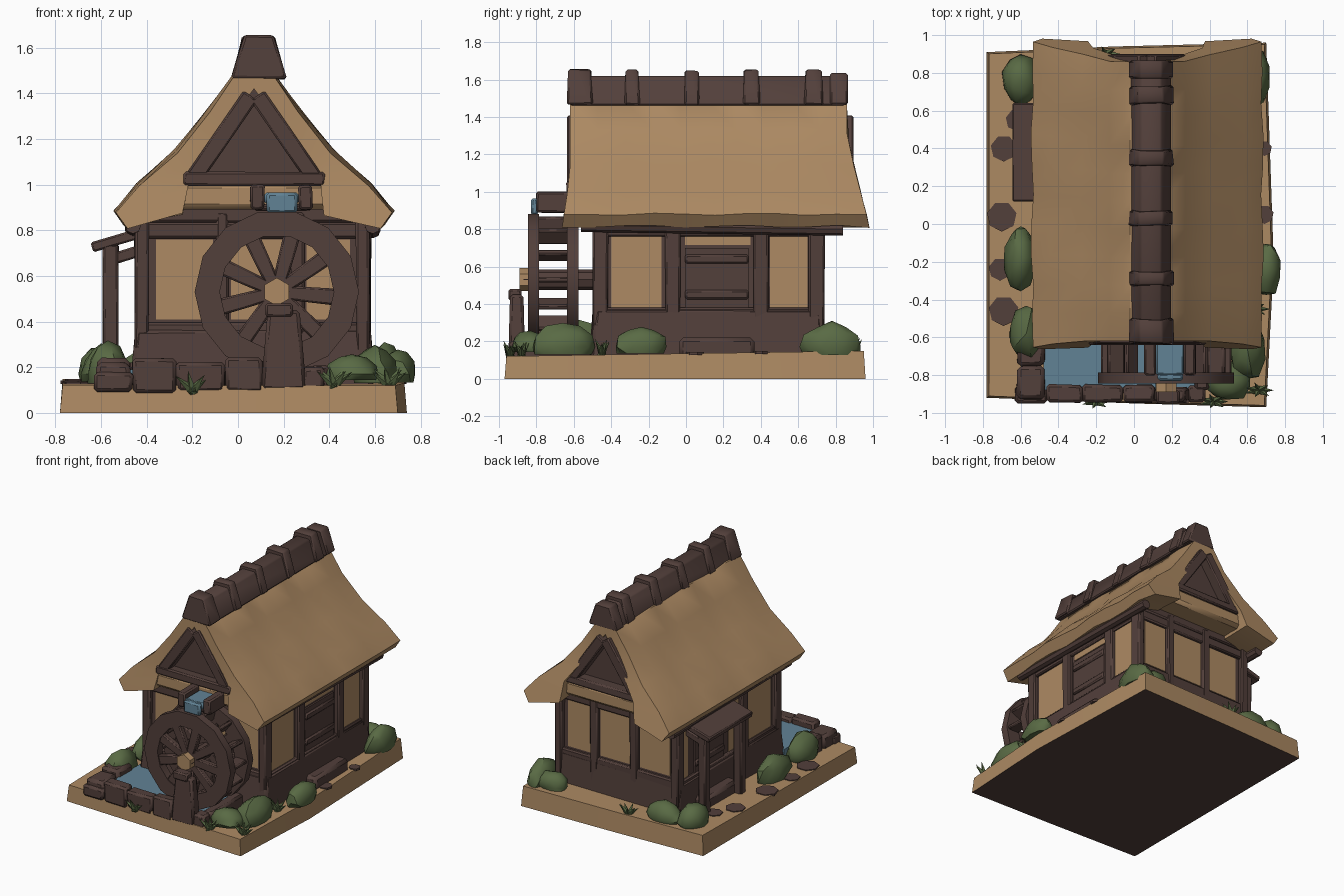
import bpy, bmesh, math, random
from mathutils import Vector, Matrix

random.seed(4)
if "Cube" in bpy.data.objects:
    bpy.data.objects.remove(bpy.data.objects["Cube"])


def material(name, rgb):
    m = bpy.data.materials.new(name)
    m.use_nodes = True
    m.diffuse_color = (*rgb, 1)
    m.node_tree.nodes["Principled BSDF"].inputs["Base Color"].default_value = (*rgb, 1)
    return m


TAN = material("straw_tan", (0.42, 0.255, 0.125))
WOOD = material("dark_wood", (0.085, 0.050, 0.043))
GREEN = material("leaf_green", (0.10, 0.145, 0.058))
BLUE = material("water_blue", (0.12, 0.225, 0.30))
CX = 0.07          # centre line of the house
parts = []


def finish(bm, name, *mats):
    bmesh.ops.recalc_face_normals(bm, faces=bm.faces)
    me = bpy.data.meshes.new(name)
    bm.to_mesh(me)
    bm.free()
    for m in mats:
        me.materials.append(m)
    ob = bpy.data.objects.new(name, me)
    bpy.context.collection.objects.link(ob)
    parts.append(ob)
    return ob


def box(name, lo, hi, mat=WOOD, bevel=0.01, top=(1, 1), jit=0.0, rot=None):
    """Box from corner to corner; top scales the upper face, rot turns it about its centre."""
    lo, hi = Vector(lo), Vector(hi)
    mid, size = (lo + hi) / 2, hi - lo
    bm = bmesh.new()
    bmesh.ops.create_cube(bm, size=1)
    for v in bm.verts:
        if v.co.z > 0:
            v.co.x *= top[0]
            v.co.y *= top[1]
        v.co = v.co * size + Vector([random.uniform(-jit, jit) for _ in range(3)])
    if bevel:
        bmesh.ops.bevel(bm, geom=bm.edges[:], offset=bevel, segments=1, affect='EDGES')
    bmesh.ops.transform(bm, verts=bm.verts, matrix=Matrix.Translation(mid) @ (rot or Matrix()))
    return finish(bm, name, mat)


def beam(name, a, b, w, d, mat=WOOD, top=(1, 1)):
    """Bar between two points in an x-z plane, w wide and d deep along y."""
    a, b = Vector(a), Vector(b)
    mid, h = (a + b) / 2, (b - a).length / 2
    rot = Matrix.Rotation(math.atan2(b.x - a.x, b.z - a.z), 4, 'Y')
    size = Vector((w / 2, d / 2, h))
    return box(name, mid - size, mid + size, mat, 0.008, top, 0, rot)


def rod(name, start, end, r, sides=8, mat=WOOD):
    start, end = Vector(start), Vector(end)
    bm = bmesh.new()
    bmesh.ops.create_cone(bm, cap_ends=True, segments=sides, radius1=r, radius2=r, depth=(end - start).length)
    rot = (end - start).to_track_quat('Z', 'Y').to_matrix().to_4x4()
    bmesh.ops.transform(bm, verts=bm.verts, matrix=Matrix.Translation((start + end) / 2) @ rot)
    return finish(bm, name, mat)


def loft(name, rings, mats, caps=True):
    """Skin closed rings of points; caps pair each ring's first half with its second."""
    bm = bmesh.new()
    vs = [[bm.verts.new(p) for p in ring] for ring in rings]
    n = len(vs[0])
    for a, b in zip(vs, vs[1:]):
        for i in range(n):
            bm.faces.new((a[i], a[(i + 1) % n], b[(i + 1) % n], b[i]))
    if caps:
        for ring in (vs[0], vs[-1]):
            for i in range(n // 2 - 1):
                bm.faces.new((ring[i], ring[i + 1], ring[n - 2 - i], ring[n - 1 - i]))
    return finish(bm, name, *mats)


# Ground slab with a dark underside
outline = [(-0.78, -0.92), (0, -0.95), (0.70, -0.97), (0.74, -0.2), (0.70, 0.96), (-0.1, 0.94), (-0.78, 0.91)]
bm = bmesh.new()
low = [bm.verts.new((x, y, 0)) for x, y in outline]
high = [bm.verts.new((x * 0.985, y * 0.99, 0.135 + 0.015 * y)) for x, y in outline]
bm.faces.new(low).material_index = 1
bm.faces.new(high)
for i in range(len(low)):
    j = (i + 1) % len(low)
    bm.faces.new((low[i], low[j], high[j], high[i]))
finish(bm, "ground_slab", TAN, WOOD)
for x, y, r in [(-0.69, 0.4, 0.07), (-0.7, 0.04, 0.08), (-0.71, -0.24, 0.06), (-0.69, -0.46, 0.08),
                (0.69, 0.4, 0.04), (0.69, 0.05, 0.05), (-0.62, 0.55, 0.06)]:
    z = 0.136 + 0.015 * y
    rod("stepping_stone", (x, y, z - 0.01), (x, y, z + 0.006), r, 7)

# House body: footing, walls, posts and rails
X0, X1, Y0, Y1 = -0.42, 0.55, -0.46, 0.70
box("stone_footing", (X0 - 0.05, Y0 - 0.05, 0.1), (X1 + 0.05, Y1 + 0.04, 0.37), WOOD, 0.02, (0.95, 0.97), 0.01)
box("house_walls", (X0, Y0, 0.3), (X1, Y1, 0.96), WOOD, 0)
for x in (X0, X1):
    for y in (Y0, -0.07, 0.40, Y1):
        box("wall_post", (x - 0.03, y - 0.04, 0.14), (x + 0.03, y + 0.04, 0.86), jit=0.006)
    for z in (0.35, 0.79):
        box("side_rail", (x - 0.022, Y0, z - 0.03), (x + 0.022, Y1, z + 0.03))
    rod("eave_log", (x + 0.04 * (1 if x > 0 else -1), Y0 - 0.1, 0.82),
        (x + 0.04 * (1 if x > 0 else -1), Y1 + 0.14, 0.8), 0.035)
for y in (Y0, Y1):
    for x in (-0.07, 0.26):
        box("wall_post", (x - 0.03, y - 0.03, 0.14), (x + 0.03, y + 0.03, 0.88), jit=0.006)
    for z in (0.36, 0.8, 0.87):
        box("end_rail", (X0, y - 0.025, z - 0.035), (X1, y + 0.025, z + 0.035))

# Plaster panels, thin plates on the walls
for side, x, spans in ((1, X1, [(-0.4, -0.13), (0.45, 0.65)]), (-1, X0, [(-0.4, -0.13), (-0.02, 0.1), (0.58, 0.65)])):
    for a, b in spans:
        box("side_panel", (x - 0.004, a, 0.38), (x + 0.004, b, 0.77), TAN, 0)
for y in (Y0, Y1):
    for a, b in [(-0.36, -0.11), (-0.03, 0.22), (0.30, 0.49)]:
        box("end_panel", (a, y - 0.004, 0.41), (b, y + 0.004, 0.76), TAN, 0)

# Side doors: slab, cross rails and a light strip above
for s, x, y in ((1, X1, 0.165), (-1, X0, 0.34)):
    box("door", (x - 0.012, y - 0.17, 0.2), (x + 0.012, y + 0.17, 0.7), bevel=0)
    for z in (0.27, 0.45, 0.64):
        box("door_rail", (x - 0.025, y - 0.17, z - 0.025), (x + 0.025, y + 0.17, z + 0.025))
    box("door_light", (x - 0.004, y - 0.17, 0.715), (x + 0.004, y + 0.18, 0.76), TAN, 0)
    box("door_step", (x + s * 0.06 - 0.06, y - 0.2, 0.1), (x + s * 0.06 + 0.06, y + 0.2, 0.22), bevel=0.02)

# Porch on the right side
for y in (0.16, 0.58):
    box("porch_post", (-0.59, y - 0.035, 0.12), (-0.525, y + 0.035, 0.74), jit=0.005)
    beam("porch_brace", (-0.56, y, 0.67), (-0.4, y, 0.72), 0.05, 0.05)
beam("porch_roof", (-0.64, 0.38, 0.725), (-0.25, 0.38, 0.84), 0.045, 0.52)

# Thatched roof: thick arched section drawn along y, flared at the eaves
outer = [(0, 1.50), (0.09, 1.48), (0.20, 1.33), (0.345, 1.15), (0.51, 1.0), (0.61, 0.88), (0.565, 0.815)]
inner = [(0, 1.42), (0.05, 1.35), (0.12, 1.25), (0.21, 1.12), (0.29, 1.01), (0.30, 0.94), (0.31, 0.87)]


def arch(half):
    return [(-d, z) for d, z in reversed(half)] + half[1:]


section = arch(outer) + arch(inner)[::-1]
rings = []
for k in range(11):
    t = k / 10
    ring = []
    for i, (d, z) in enumerate(section):
        front = -0.62 - max(0, 1.1 - z) * 0.15
        back = 0.86 + max(0, 1.3 - z) * 0.25
        wave = 0.012 * math.sin(k * 1.9 + i * 1.3) if 0.05 < abs(d) else 0
        end = 0.02 if k in (0, 10) and i < len(arch(outer)) else 0
        s = 1 - end + wave
        ring.append((CX + d * s, front + (back - front) * t, z + wave * 0.5 - end * 0.4))
    rings.append(ring)
loft("thatched_roof", rings, [TAN])

# Gables with framed triangles and a small skirt of thatch beneath
tri = [(-0.33, 0.98), (0, 1.45), (0, 1.45), (0.33, 0.98)]
bm = bmesh.new()
ends = [[bm.verts.new((CX + d, y, z)) for d, z in ((-0.33, 0.98), (0.33, 0.98), (0, 1.44))] for y in (-0.57, 0.82)]
bm.faces.new(ends[0])
bm.faces.new(ends[1])
for i in range(3):
    j = (i + 1) % 3
    bm.faces.new((ends[0][i], ends[0][j], ends[1][j], ends[1][i]))
finish(bm, "gable_infill", WOOD)
for y, s in ((-0.59, -1), (0.85, 1)):
    for m in (-1, 1):
        beam("gable_rafter", (CX + m * 0.27, y, 1.02), (CX + m * 0.015, y, 1.39), 0.075, 0.09)
    box("gable_sill", (CX - 0.31, y - 0.05, 0.995), (CX + 0.31, y + 0.05, 1.055), jit=0.004)
    box("skirt_thatch", (CX - 0.34, y - 0.1 - s * 0.06, 0.89), (CX + 0.34, y + 0.1 - s * 0.06, 1.01), TAN, 0.025)

# Ridge cap with raised bands
box("ridge_cap", (CX - 0.09, -0.62, 1.46), (CX + 0.13, 0.85, 1.62), top=(0.5, 1))
for y, w in ((-0.57, 0.07), (-0.29, 0.045), (0.03, 0.045), (0.35, 0.045), (0.68, 0.05)):
    box("ridge_band", (CX - 0.10, y - w, 1.465), (CX + 0.14, y + w, 1.65), top=(0.55, 0.85), jit=0.006)
box("ridge_end", (CX - 0.10, 0.77, 1.465), (CX + 0.14, 0.865, 1.635), top=(0.5, 1))

# Water wheel: two rims, paddles, spokes, hub and axle
WX, WZ = 0.17, 0.53
for y in (-0.815, -0.605):
    rings = []
    for k in range(15):
        a = math.tau * k / 14
        rings.append([(WX + r * math.cos(a), y + o, WZ + r * math.sin(a))
                      for r, o in ((0.36, -0.03), (0.36, 0.03), (0.25, 0.03), (0.25, -0.03))])
    ob = loft("wheel_rim", rings, [WOOD], caps=False)
    bm = bmesh.new()
    bm.from_mesh(ob.data)
    bmesh.ops.remove_doubles(bm, verts=bm.verts, dist=0.0001)
    bm.to_mesh(ob.data)
    bm.free()
    for k in range(9):
        a = math.radians(40 * k - 5)
        u = Vector((math.cos(a), 0, math.sin(a)))
        c = Vector((WX, y, WZ))
        beam("wheel_spoke", c + u * 0.03, c + u * 0.28, 0.06, 0.045, top=(1.25, 1))
for k in range(14):
    a = math.tau * k / 14
    u = Vector((math.cos(a), 0, math.sin(a)))
    c = Vector((WX, -0.71, WZ))
    beam("wheel_paddle", c + u * 0.25, c + u * 0.345, 0.03, 0.18)
rod("wheel_axle", (WX, -0.87, WZ), (WX, Y0, WZ), 0.055)
rod("wheel_hub", (WX, -0.89, WZ), (WX, -0.83, WZ), 0.062, 6, TAN)
box("axle_post", (0.10, -0.95, 0.1), (0.30, -0.86, 0.45), bevel=0.015, top=(0.7, 0.8))
box("axle_cradle", (0.12, -0.95, 0.42), (0.24, -0.88, 0.48))

# Water chute above the wheel
box("chute_floor", (0.07, -0.78, 0.885), (0.31, -0.45, 0.915))
for x in (0.085, 0.295):
    box("chute_side", (x - 0.03, -0.8, 0.89), (x + 0.03, -0.45, 1.0), jit=0.004)
box("chute_water", (0.115, -0.8, 0.915), (0.265, -0.45, 0.965), BLUE)
box("falling_water", (0.125, -0.83, 0.875), (0.26, -0.79, 0.965), BLUE, 0.012)

# Pool with stone kerb
box("pool_water", (-0.48, -0.88, 0.12), (0.34, -0.48, 0.19), BLUE, 0)
for a, b, z in [(-0.63, -0.46, 0.18), (-0.46, -0.27, 0.235), (-0.27, -0.06, 0.225), (-0.06, 0.11, 0.24), (0.28, 0.38, 0.2)]:
    box("kerb_stone", (a, -0.945, 0.09), (b, -0.85, z), bevel=0.015, jit=0.006)
for y, z in ((-0.84, 0.22), (-0.66, 0.24)):
    box("side_kerb", (-0.62, y - 0.09, 0.1), (-0.47, y + 0.09, z), bevel=0.02, jit=0.006)
box("end_kerb", (0.32, -0.88, 0.1), (0.4, -0.5, 0.21), bevel=0.015)


# Bushes and grass tufts
def bush(x, y, rx, ry, h):
    bm = bmesh.new()
    bmesh.ops.create_icosphere(bm, subdivisions=2, radius=1)
    for v in bm.verts:
        v.co *= random.uniform(0.88, 1.06)
        v.co = Vector((x + v.co.x * rx, y + v.co.y * ry, 0.17 + max(v.co.z, -0.3) * h))
    finish(bm, "bush", GREEN)


def tuft(x, y, z=0.1):
    for k in range(7):
        a = math.tau * k / 7
        tip = Vector((x + 0.08 * math.cos(a), y + 0.035 * math.sin(a), z + 0.06 + 0.02 * (k % 2)))
        bm = bmesh.new()
        bmesh.ops.create_cone(bm, segments=4, radius1=0.022, radius2=0, depth=0.1, cap_ends=True)
        q = (tip - Vector((x, y, z))).to_track_quat('Z', 'Y').to_matrix().to_4x4()
        bmesh.ops.transform(bm, verts=bm.verts, matrix=Matrix.Translation((tip + Vector((x, y, z))) / 2) @ q)
        finish(bm, "grass_blade", GREEN)


for b in [(-0.60, 0.76, 0.10, 0.14, 0.13), (-0.40, 0.82, 0.15, 0.09, 0.11), (-0.60, -0.18, 0.09, 0.18, 0.13),
          (-0.57, -0.58, 0.10, 0.15, 0.14), (0.64, 0.78, 0.08, 0.17, 0.14), (0.70, -0.24, 0.08, 0.15, 0.12),
          (0.60, -0.66, 0.10, 0.18, 0.13), (0.50, -0.83, 0.13, 0.11, 0.09), (0.52, 0.84, 0.12, 0.08, 0.10)]:
    bush(*b)
for t in [(-0.2, -0.94), (0.42, -0.94, 0.12), (-0.15, 0.9, 0.14), (0.66, -0.88, 0.12), (0.64, -0.45, 0.13)]:
    tuft(*t)

# Smooth shading with sharp edges kept
bpy.ops.object.select_all(action='DESELECT')
for ob in parts:
    ob.select_set(True)
bpy.context.view_layer.objects.active = parts[0]
bpy.ops.object.shade_smooth_by_angle(angle=math.radians(40))
